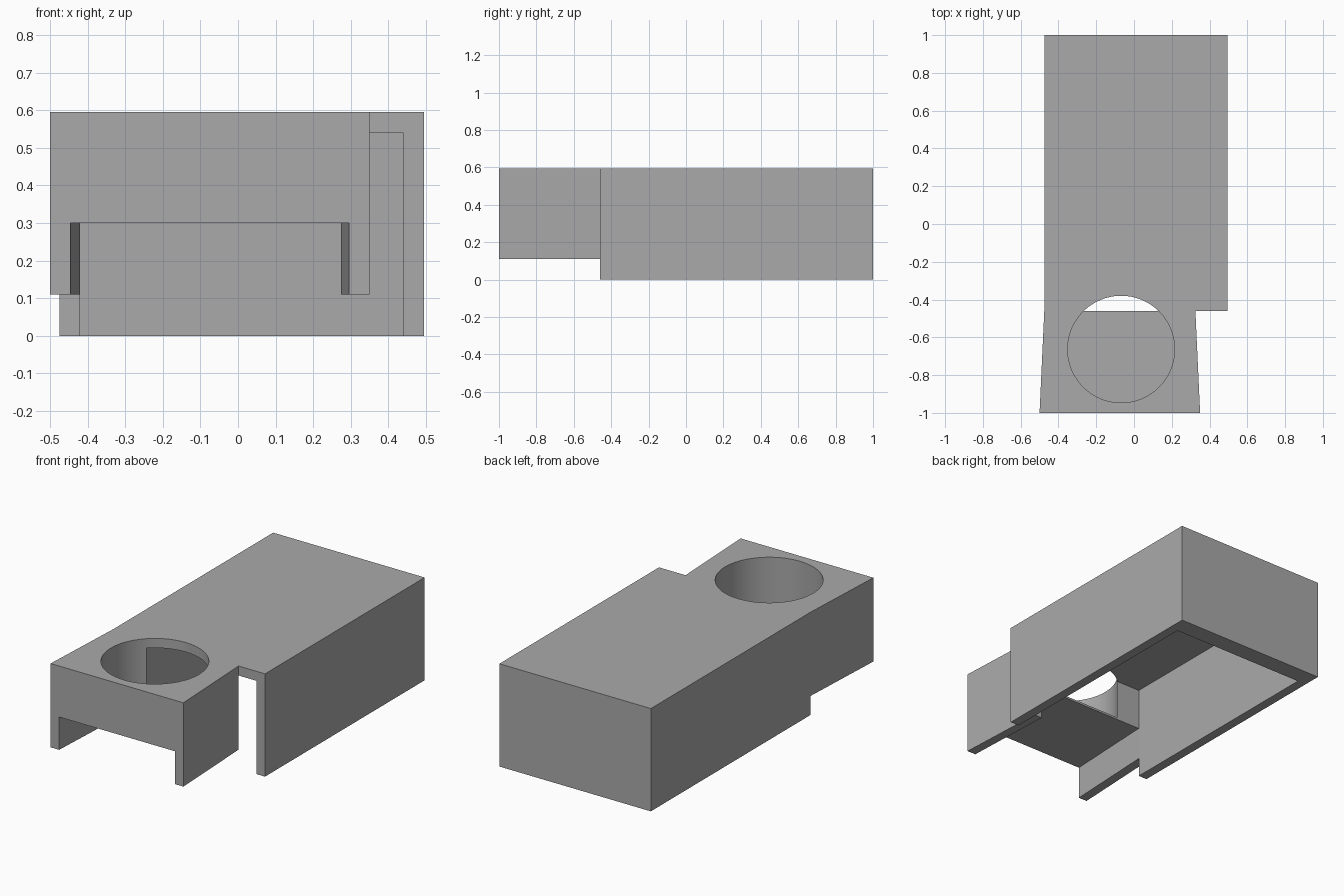
import bpy, bmesh, math

cube = bpy.data.objects.get("Cube")
if cube:
    bpy.data.objects.remove(cube, do_unlink=True)

grey = bpy.data.materials.new("plain_grey")
grey.use_nodes = True
colour = (0.4, 0.4, 0.4, 1)
grey.diffuse_color = colour
grey.node_tree.nodes["Principled BSDF"].inputs["Base Color"].default_value = colour


def prism(name, outline, bottom, top):
    """Extrude a plan outline between two heights."""
    bm = bmesh.new()
    face = bm.faces.new([bm.verts.new((x, y, bottom)) for x, y in outline])
    up = bmesh.ops.extrude_face_region(bm, geom=[face])["geom"]
    for v in up:
        if isinstance(v, bmesh.types.BMVert):
            v.co.z = top
    bmesh.ops.recalc_face_normals(bm, faces=bm.faces)
    mesh = bpy.data.meshes.new(name)
    bm.to_mesh(mesh)
    bm.free()
    mesh.materials.append(grey)
    obj = bpy.data.objects.new(name, mesh)
    bpy.context.collection.objects.link(obj)
    return obj


def box(name, x0, x1, y0, y1, z0, z1):
    return prism(name, [(x0, y0), (x1, y0), (x1, y1), (x0, y1)], z0, z1)


def combine(target, tool, operation):
    mod = target.modifiers.new(tool.name, "BOOLEAN")
    mod.operation = operation
    mod.solver = "EXACT"
    mod.object = tool
    bpy.context.view_layer.objects.active = target
    bpy.ops.object.modifier_apply(modifier=mod.name)
    bpy.data.objects.remove(tool, do_unlink=True)


JOIN = -0.46
TOP = 0.595

# Main cover, hollow and open below and at its front end
housing = box("housing", -0.475, 0.495, JOIN, 1, 0, TOP)
combine(housing, box("cavity", -0.42, 0.44, -1.2, 0.895, -0.1, 0.54), "DIFFERENCE")

# Tapered front block with a channel beneath, leaving two legs
block = prism("front_block", [(-0.5, -1), (0.35, -1), (0.325, JOIN), (-0.475, JOIN)], 0.11, TOP)
channel = prism("channel", [(-0.446, -1.02), (0.296, -1.02), (0.273, JOIN + 0.02), (-0.419, JOIN + 0.02)], 0, 0.3)
combine(block, channel, "DIFFERENCE")
combine(housing, block, "UNION")

# Round well in the top, breaking into the cavity at the back
centre, radius, sides = (-0.068, -0.663), 0.283, 96
ring = [(centre[0] + radius * math.cos(math.tau * i / sides),
         centre[1] + radius * math.sin(math.tau * i / sides)) for i in range(sides)]
combine(housing, prism("well", ring, 0.312, 0.7), "DIFFERENCE")

housing.name = "housing"
bpy.context.view_layer.objects.active = housing
housing.select_set(True)
bpy.ops.object.shade_smooth_by_angle(angle=math.radians(30))
